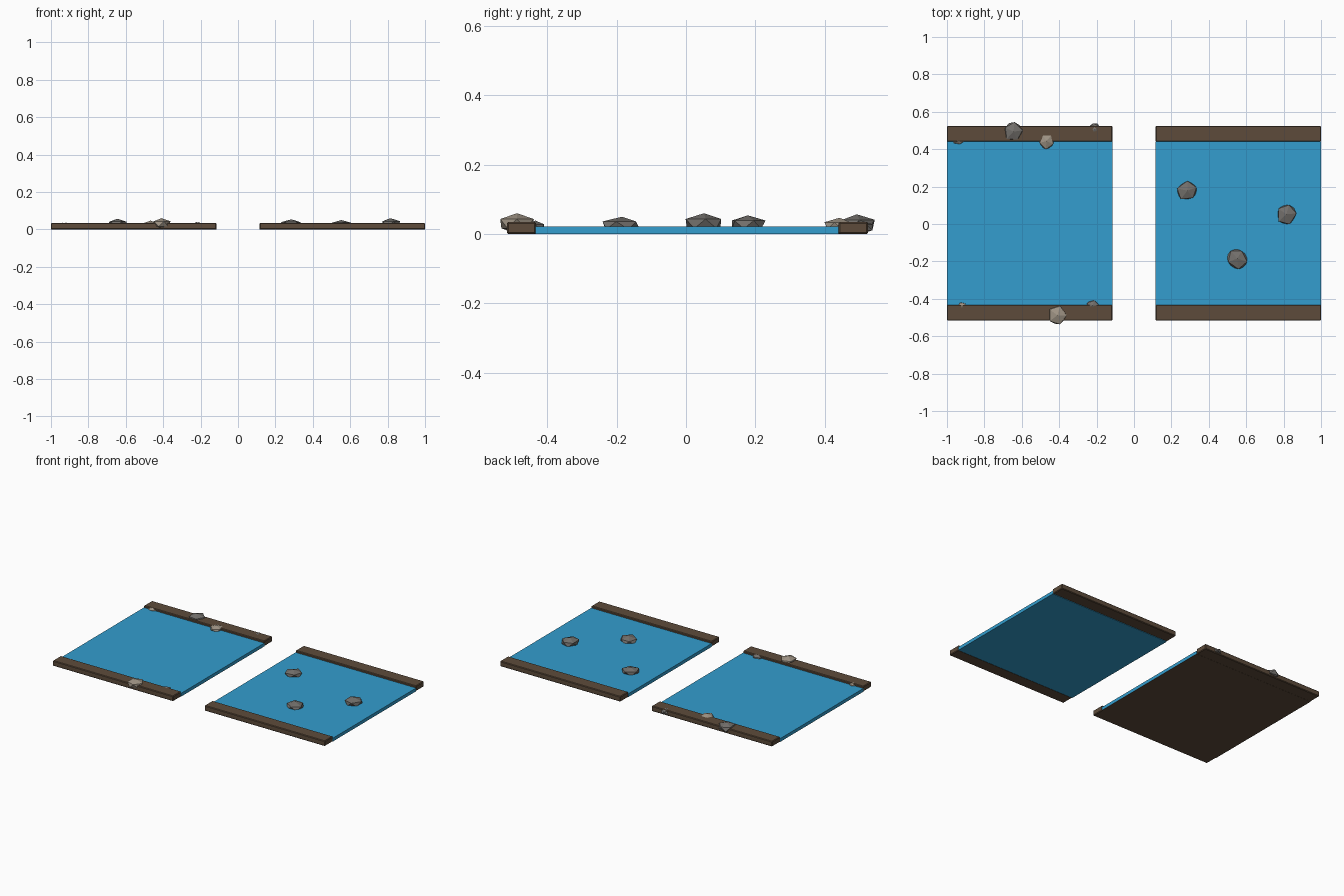
import bpy, bmesh, math, random
from mathutils import Vector, Matrix

if "Cube" in bpy.data.objects:
    bpy.data.objects.remove(bpy.data.objects["Cube"])

random.seed(4)


def material(name, rgb):
    m = bpy.data.materials.new(name)
    m.diffuse_color = (*rgb, 1)
    m.use_nodes = True
    m.node_tree.nodes["Principled BSDF"].inputs["Base Color"].default_value = m.diffuse_color
    return m


WATER = material("water blue", (0.033, 0.34, 0.62))
EARTH = material("earth brown", (0.11, 0.071, 0.043))
GREY = material("rock grey", (0.17, 0.16, 0.148))
BEIGE = material("rock beige", (0.34, 0.29, 0.23))


def finish(bm, name, mat):
    me = bpy.data.meshes.new(name)
    bm.to_mesh(me)
    bm.free()
    me.materials.append(mat)
    ob = bpy.data.objects.new(name, me)
    bpy.context.collection.objects.link(ob)


def box(name, mat, x, y, z, bevel=0):
    bm = bmesh.new()
    bmesh.ops.create_cube(bm, size=1)
    for v in bm.verts:
        v.co = Vector([a + (c + 0.5) * (b - a) for c, (a, b) in zip(v.co, (x, y, z))])
    if bevel:
        bmesh.ops.bevel(bm, geom=bm.edges[:], offset=bevel, segments=1, affect='EDGES')
    finish(bm, name, mat)


def rock(name, mat, x, y, rx, ry, top, turn):
    """Flattened, slightly irregular icosahedron standing on the ground."""
    bm = bmesh.new()
    bmesh.ops.create_icosphere(bm, subdivisions=1, radius=1)
    for v in bm.verts:
        tip = abs(v.co.z) > 0.9
        k = 1 if tip else random.uniform(0.95, 1.15)
        h = 0.5 + 0.5 * v.co.z
        v.co = Vector((v.co.x * rx * k, v.co.y * ry * k, max(0, top * h)))
    bmesh.ops.transform(bm, verts=bm.verts[:],
                        matrix=Matrix.Translation((x, y, 0)) @ Matrix.Rotation(math.radians(turn), 4, 'Z'))
    finish(bm, name, mat)


# Two river tiles: water slab between two bevelled banks
for side, x in (("left", (-1, -0.115)), ("right", (0.115, 1))):
    box(side + "_water", WATER, x, (-0.435, 0.44), (0.001 if side == "left" else 0, 0.022))
    box(side + "_back_bank", EARTH, x, (0.44, 0.525), (0, 0.035), 0.004)
    box(side + "_front_bank", EARTH, x, (-0.517, -0.433), (0, 0.035), 0.004)

# Earth bed under the left water
box("left_bed", EARTH, (-1, -0.115), (-0.437, 0.443), (0, 0.001))

# Rocks standing in the right water
rock("water_rock_1", GREY, 0.285, 0.178, 0.058, 0.052, 0.054, 20)
rock("water_rock_2", GREY, 0.815, 0.052, 0.058, 0.052, 0.060, 75)
rock("water_rock_3", GREY, 0.552, -0.185, 0.060, 0.054, 0.050, 130)

# Rocks set into the left banks
rock("bank_rock_1", GREY, -0.645, 0.493, 0.050, 0.052, 0.057, 10)
rock("bank_rock_2", BEIGE, -0.468, 0.443, 0.043, 0.044, 0.047, 50)
rock("bank_rock_3", GREY, -0.21, 0.505, 0.034, 0.036, 0.039, 30)
rock("bank_rock_4", BEIGE, -0.94, 0.443, 0.034, 0.018, 0.036, 0)
rock("bank_rock_5", BEIGE, -0.41, -0.488, 0.049, 0.052, 0.060, 0)
rock("bank_rock_6", BEIGE, -0.92, -0.442, 0.027, 0.025, 0.037, 40)
rock("bank_rock_7", GREY, -0.222, -0.435, 0.038, 0.027, 0.039, 0)
